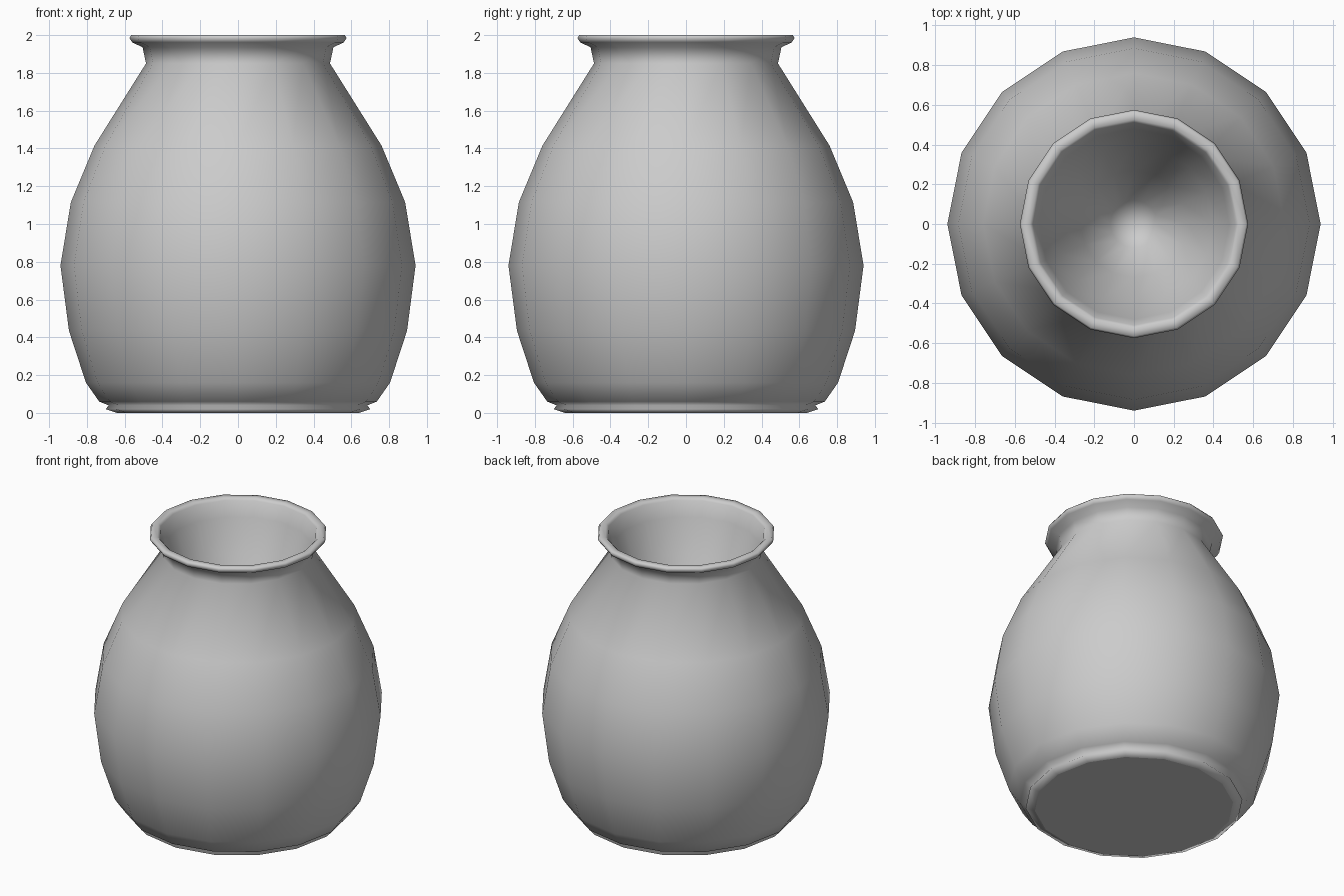
import bpy, bmesh, math

if "Cube" in bpy.data.objects:
    bpy.data.objects.remove(bpy.data.objects["Cube"])

SIDES = 16

# (radius, z) from the foot up the outside, over the lip and down the inner funnel
PROFILE = [
    (0.64, 0.0), (0.70, 0.02), (0.685, 0.04), (0.735, 0.06),
    (0.805, 0.16), (0.895, 0.435), (0.94, 0.78), (0.885, 1.115),
    (0.76, 1.415), (0.487, 1.85), (0.505, 1.935), (0.56, 1.962),
    (0.575, 1.985), (0.565, 2.0), (0.525, 2.0), (0.51, 1.985),
    (0.48, 1.88), (0.40, 1.66), (0.27, 1.38), (0.12, 1.10),
]
FUNNEL_BOTTOM = 1.03


def lathe(name, profile, tip_z):
    bm = bmesh.new()
    rings = []
    for r, z in profile:
        rings.append([bm.verts.new((r * math.cos(2 * math.pi * i / SIDES),
                                    r * math.sin(2 * math.pi * i / SIDES), z))
                      for i in range(SIDES)])
    # walls
    for a, b in zip(rings, rings[1:]):
        for i in range(SIDES):
            j = (i + 1) % SIDES
            bm.faces.new((a[i], a[j], b[j], b[i]))
    # flat base and inner tip
    base = bm.faces.new(rings[0][::-1])
    tip = bm.verts.new((0, 0, tip_z))
    for i in range(SIDES):
        bm.faces.new((rings[-1][i], rings[-1][(i + 1) % SIDES], tip))
    bmesh.ops.recalc_face_normals(bm, faces=bm.faces[:])
    for f in bm.faces:
        f.smooth = True
    base.smooth = False
    for e in base.edges:
        e.smooth = False
    mesh = bpy.data.meshes.new(name)
    bm.to_mesh(mesh)
    bm.free()
    obj = bpy.data.objects.new(name, mesh)
    bpy.context.collection.objects.link(obj)
    return obj


# clay pot
lathe("pot", PROFILE, FUNNEL_BOTTOM)
